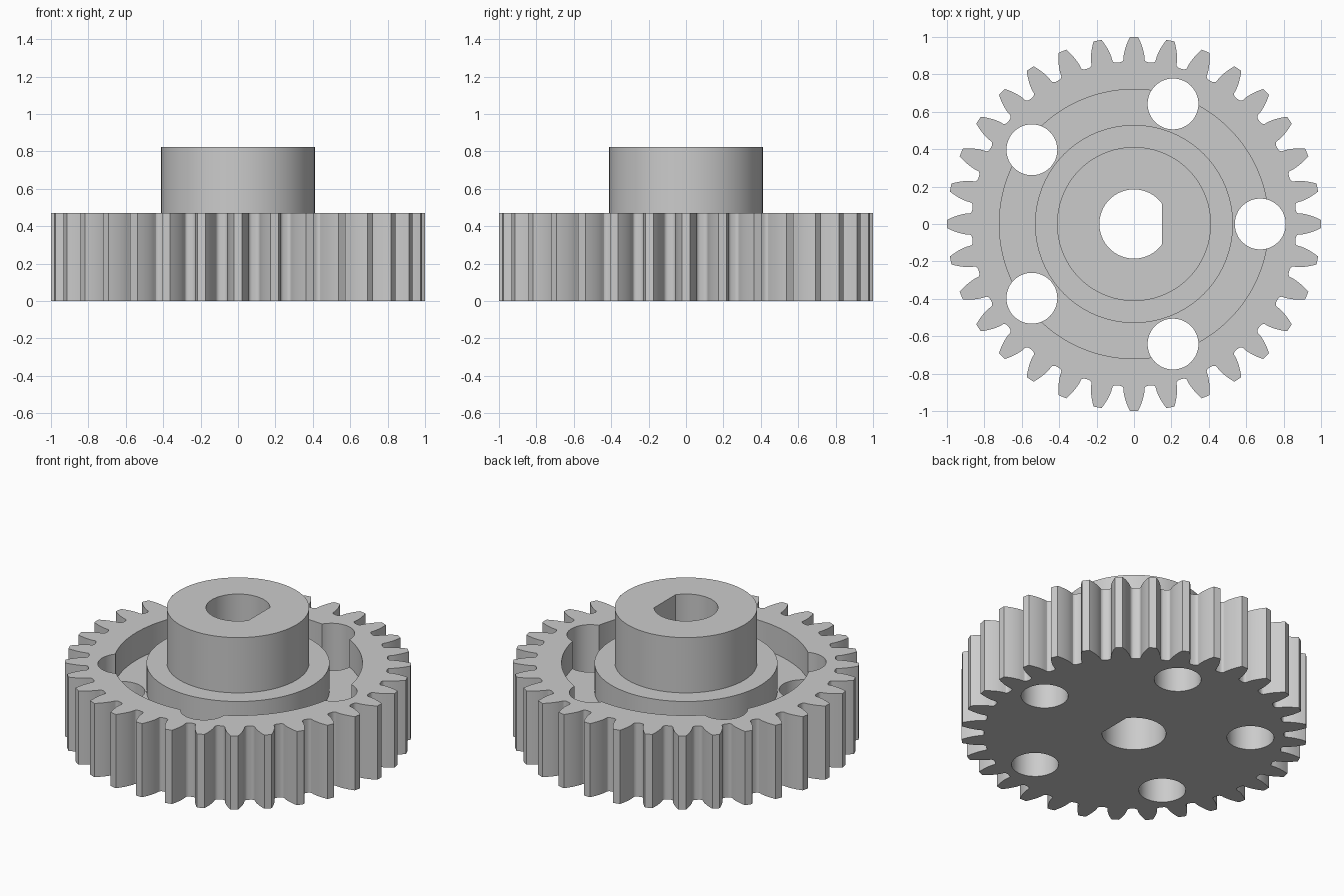
import bpy, bmesh
from math import pi, sin, cos, tan, acos, radians

if "Cube" in bpy.data.objects:
    bpy.data.objects.remove(bpy.data.objects["Cube"], do_unlink=True)

# Gear proportions: every size is a multiple of the tooth module
TEETH = 32
M = 2 / (TEETH + 2)
HEIGHT, HUB_TOP, RECESS_FLOOR = 8 * M, 14 * M, 5 * M
PITCH_R = TEETH * M / 2
BASE_R = PITCH_R * cos(radians(20))
ROOT_R = PITCH_R - 1.25 * M

grey = bpy.data.materials.new("plain grey")
grey.use_nodes = True
color = (0.6, 0.6, 0.6, 1)
grey.diffuse_color = color
grey.node_tree.nodes["Principled BSDF"].inputs["Base Color"].default_value = color


def prism(name, points, z0, z1):
    """Extrude a flat outline from z0 up to z1."""
    bm = bmesh.new()
    face = bm.faces.new([bm.verts.new((x, y, z0)) for x, y in points])
    out = bmesh.ops.extrude_face_region(bm, geom=[face])
    top = [v for v in out["geom"] if isinstance(v, bmesh.types.BMVert)]
    bmesh.ops.translate(bm, verts=top, vec=(0, 0, z1 - z0))
    bmesh.ops.recalc_face_normals(bm, faces=bm.faces)
    mesh = bpy.data.meshes.new(name)
    bm.to_mesh(mesh)
    bm.free()
    mesh.materials.append(grey)
    ob = bpy.data.objects.new(name, mesh)
    bpy.context.collection.objects.link(ob)
    return ob


def circle(r, n=96, cx=0, cy=0):
    return [(cx + r * cos(2 * pi * i / n), cy + r * sin(2 * pi * i / n)) for i in range(n)]


def combine(target, tool, operation):
    """Apply a boolean and discard the tool."""
    mod = target.modifiers.new("cut", 'BOOLEAN')
    mod.operation, mod.solver, mod.object = operation, 'EXACT', tool
    bpy.context.view_layer.objects.active = target
    bpy.ops.object.modifier_apply(modifier=mod.name)
    bpy.data.objects.remove(tool, do_unlink=True)


def involute(r):
    a = acos(min(1, BASE_R / r))
    return tan(a) - a


def tooth_outline():
    """Involute flanks with filleted roots, repeated around the rim."""
    half = pi / (2 * TEETH) + involute(PITCH_R / 1) 
    flank = [(BASE_R + (1 - BASE_R) * i / 7, half - involute(BASE_R + (1 - BASE_R) * i / 7))
             for i in range(8)]
    valley = pi / TEETH
    gap = valley - half
    # quarter-round fillet from valley floor to flank
    fillet = [(ROOT_R + (BASE_R - ROOT_R) * (1 - cos(t)), valley - gap * (0.3 + 0.7 * sin(t)))
              for t in (i * pi / 8 for i in range(4))]
    side = fillet + flank
    polar = [(r, -a) for r, a in side] + [(r, a) for r, a in reversed(side)]
    return [(r * cos(a + 2 * pi * k / TEETH), r * sin(a + 2 * pi * k / TEETH))
            for k in range(TEETH) for r, a in polar]


# Toothed body with a ring-shaped recess in its top face
gear = prism("gear", tooth_outline(), 0, HEIGHT)
recess = prism("recess_cutter", circle(0.72, 128), RECESS_FLOOR, 1)
combine(recess, prism("recess_core", circle(9 * M), 0, 2), 'DIFFERENCE')
combine(gear, recess, 'DIFFERENCE')

# Raised hub
combine(gear, prism("hub", circle(7 * M), RECESS_FLOOR / 2, HUB_TOP), 'UNION')

# Five lightening holes
for k in range(5):
    a = 2 * pi * k / 5
    hole = circle(0.136, 48, 0.675 * cos(a), 0.675 * sin(a))
    combine(gear, prism("hole_cutter", hole, -1, 2), 'DIFFERENCE')

# D-shaped shaft bore with its flat towards +x
bore = [(x, y) for x, y in circle(0.185) if x < 0.15]
flat_y = (0.185 ** 2 - 0.15 ** 2) ** 0.5
start = next(i for i, p in enumerate(bore) if p[1] > 0)
bore = [(0.15, flat_y)] + bore[start:] + [(0.15, -flat_y)]
combine(gear, prism("bore_cutter", bore, -1, 2), 'DIFFERENCE')

# Smooth round walls, crisp rims
bpy.ops.object.select_all(action='DESELECT')
gear.select_set(True)
bpy.context.view_layer.objects.active = gear
bpy.ops.object.shade_smooth_by_angle(angle=radians(25))
